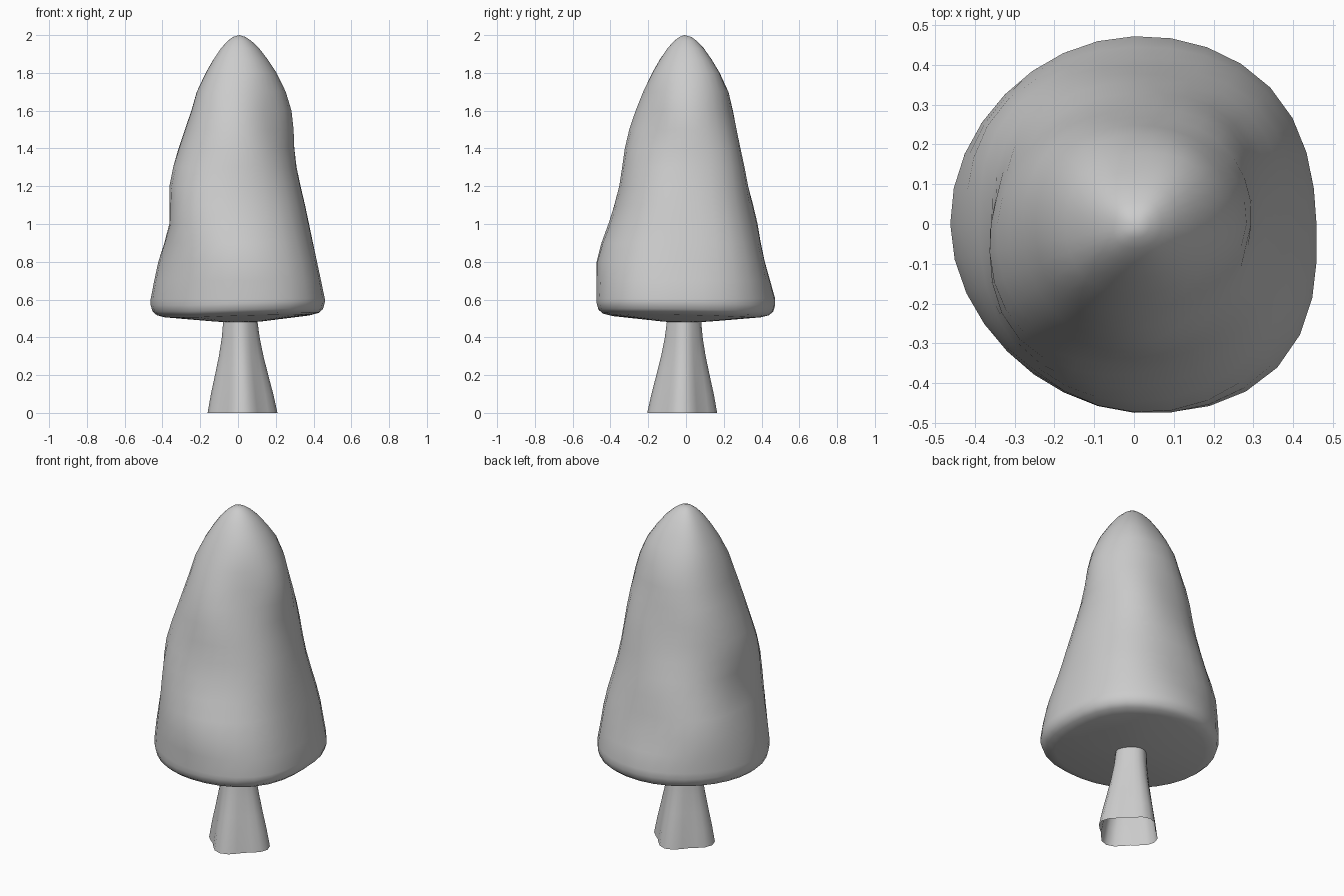
import bpy, bmesh
from math import sin, cos, pi, radians

if "Cube" in bpy.data.objects:
    bpy.data.objects.remove(bpy.data.objects["Cube"])


def skin(name, rings, cap_top=None, cap_bottom=None):
    """Bridge a stack of closed rings (bottom to top), with optional pole points."""
    bm = bmesh.new()
    loops = [[bm.verts.new(p) for p in ring] for ring in rings]
    n = len(loops[0])
    for a, b in zip(loops, loops[1:]):
        for i in range(n):
            j = (i + 1) % n
            bm.faces.new((a[i], a[j], b[j], b[i]))
    for pole, loop, flip in ((cap_top, loops[-1], False), (cap_bottom, loops[0], True)):
        if pole:
            v = bm.verts.new(pole)
            for i in range(n):
                j = (i + 1) % n
                bm.faces.new((loop[j], loop[i], v) if flip else (loop[i], loop[j], v))
    mesh = bpy.data.meshes.new(name)
    bm.to_mesh(mesh)
    bm.free()
    ob = bpy.data.objects.new(name, mesh)
    bpy.context.collection.objects.link(ob)
    bpy.context.view_layer.objects.active = ob
    ob.select_set(True)
    bpy.ops.object.shade_smooth_by_angle(angle=radians(50))
    ob.select_set(False)
    return ob


def spline(p0, p1, p2, p3, t):
    """Catmull-Rom blend between p1 and p2."""
    return 0.5 * (2 * p1 + (p2 - p0) * t + (2 * p0 - 5 * p1 + 4 * p2 - p3) * t * t
                  + (3 * p1 - p0 - 3 * p2 + p3) * t ** 3)


# Foliage: lumpy twisted cone, eight radii (every 45 degrees) per height from 0.6 in 0.2 steps
sections = [(.459, .485, .472, .46, .462, .452, .472, .51),
            (.42, .45, .42, .445, .42, .44, .47, .475),
            (.37, .405, .38, .385, .368, .415, .41, .41),
            (.333, .36, .322, .345, .358, .385, .36, .342),
            (.302, .316, .29, .305, .31, .335, .32, .295),
            (.28, .27, .25, .25, .25, .265, .265, .25),
            (.20, .21, .18, .185, .175, .185, .175, .185)]
N = 32
smooth = []
for s in sections:
    smooth.append([spline(s[k - 1], s[k], s[(k + 1) % 8], s[(k + 2) % 8], f / 4)
                   for k in range(8) for f in range(4)])
below = [2 * a - b for a, b in zip(smooth[0], smooth[1])]
stack = [below] + smooth + [[0.0] * N]
angles = [2 * pi * i / N for i in range(N)]
rings = []
# rounded rim curling under to the flat base
for z, f in [(.483, .25), (.506, .84), (.517, .93), (.537, .98), (.57, 1.0)]:
    lift = 0.015 if z > .5 else 0
    rings.append([(f * r * cos(t), f * r * sin(t), z + lift * max(0, cos(t + 0.6)))
                  for r, t in zip(smooth[0], angles)])
# main body, with faint spiral ridges
for k in range(1, 7):
    for step in range(2):
        h = step / 2
        z = 0.4 + 0.2 * k + 0.2 * h + (0.005 if k == 1 and step == 0 else 0)
        amp = 0.007 * sin(pi * (z - 0.6) / 1.2)
        rings.append([(r * cos(t), r * sin(t), z) for r, t in
                      ((spline(*(stack[k + d][i] for d in (-1, 0, 1, 2)), h)
                        + amp * cos(3 * (angles[i] - 3.3 * (1.65 - z))), angles[i])
                       for i in range(N))])
# rounded tip
for z, f in [(1.8, 1.0), (1.87, .77), (1.93, .54), (1.97, .33), (1.99, .18)]:
    rings.append([(f * r * cos(t) + .004, f * r * sin(t) - .004, z)
                  for r, t in zip(smooth[6], angles)])
skin("foliage", rings, cap_top=(0.008, -0.008, 2.0), cap_bottom=(0, 0, 0.478))

# Trunk: flared tube with four root lobes, open underneath
rings = []
for z, r, amp in [(0, 0.166, 0.019), (0.1, 0.149, 0.016), (0.2, 0.129, 0.012),
                  (0.3, 0.110, 0.008), (0.4, 0.095, 0.005), (0.5, 0.086, 0.003)]:
    k = 1 - z
    rings.append([((r + amp * cos(4 * t)) * cos(t) + 0.024 * k,
                   (r + amp * cos(4 * t)) * sin(t) - 0.02 * k, z)
                  for t in (2 * pi * i / 24 for i in range(24))])
skin("trunk", rings)
